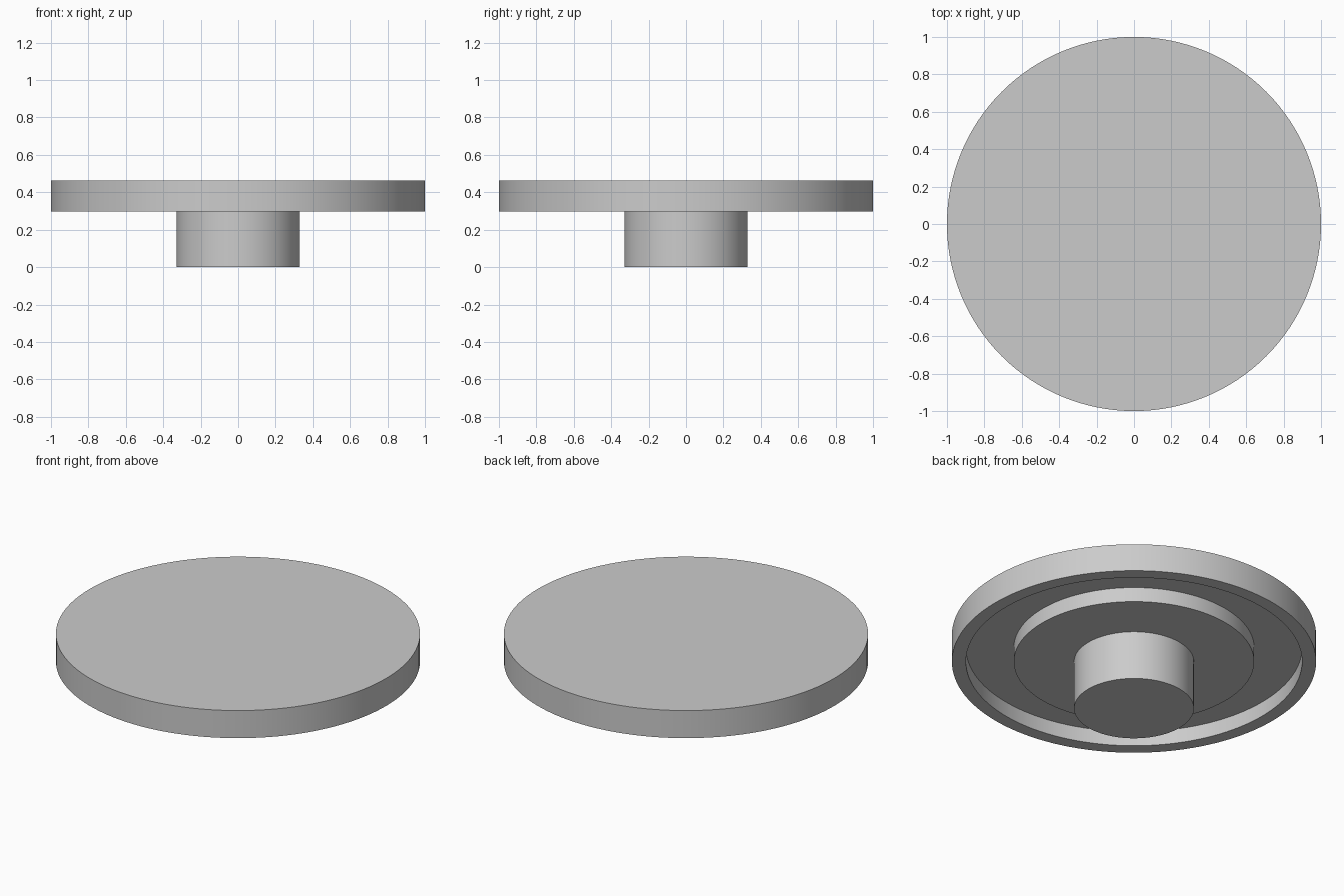
import bpy
import bmesh
from math import cos, sin, tau, radians

cube = bpy.data.objects.get("Cube")
if cube:
    bpy.data.objects.remove(cube)

SEGMENTS = 128
RIM_R, RECESS_R, STEP_R, HUB_R = 1.0, 0.923, 0.66, 0.329
TOP_Z, UNDER_Z, FLOOR_Z = 0.463, 0.296, 0.385

grey = bpy.data.materials.new("light_grey")
grey.use_nodes = True
colour = (0.6, 0.6, 0.6, 1)
grey.diffuse_color = colour
grey.node_tree.nodes["Principled BSDF"].inputs["Base Color"].default_value = colour


def turned_part(name, profile):
    """Revolve (radius, height) points about z and cap both ends."""
    bm = bmesh.new()
    rings = []
    for r, z in profile:
        angles = [tau * i / SEGMENTS for i in range(SEGMENTS)]
        rings.append([bm.verts.new((r * cos(a), r * sin(a), z)) for a in angles])
    for low, high in zip(rings, rings[1:]):
        for i in range(SEGMENTS):
            j = (i + 1) % SEGMENTS
            bm.faces.new((low[i], low[j], high[j], high[i]))
    bm.faces.new(rings[0][::-1])
    bm.faces.new(rings[-1])
    bmesh.ops.recalc_face_normals(bm, faces=bm.faces)
    mesh = bpy.data.meshes.new(name)
    bm.to_mesh(mesh)
    bm.free()
    mesh.materials.append(grey)
    obj = bpy.data.objects.new(name, mesh)
    bpy.context.collection.objects.link(obj)
    bpy.ops.object.select_all(action="DESELECT")
    obj.select_set(True)
    bpy.context.view_layer.objects.active = obj
    bpy.ops.object.shade_smooth_by_angle(angle=radians(30))
    return obj


# Disc with a ring-shaped recess underneath, and the central hub below it
turned_part("grooved_disc_with_hub", [
    (HUB_R, 0), (HUB_R, UNDER_Z),
    (STEP_R, UNDER_Z), (STEP_R, FLOOR_Z),
    (RECESS_R, FLOOR_Z), (RECESS_R, UNDER_Z),
    (RIM_R, UNDER_Z), (RIM_R, TOP_Z),
])
